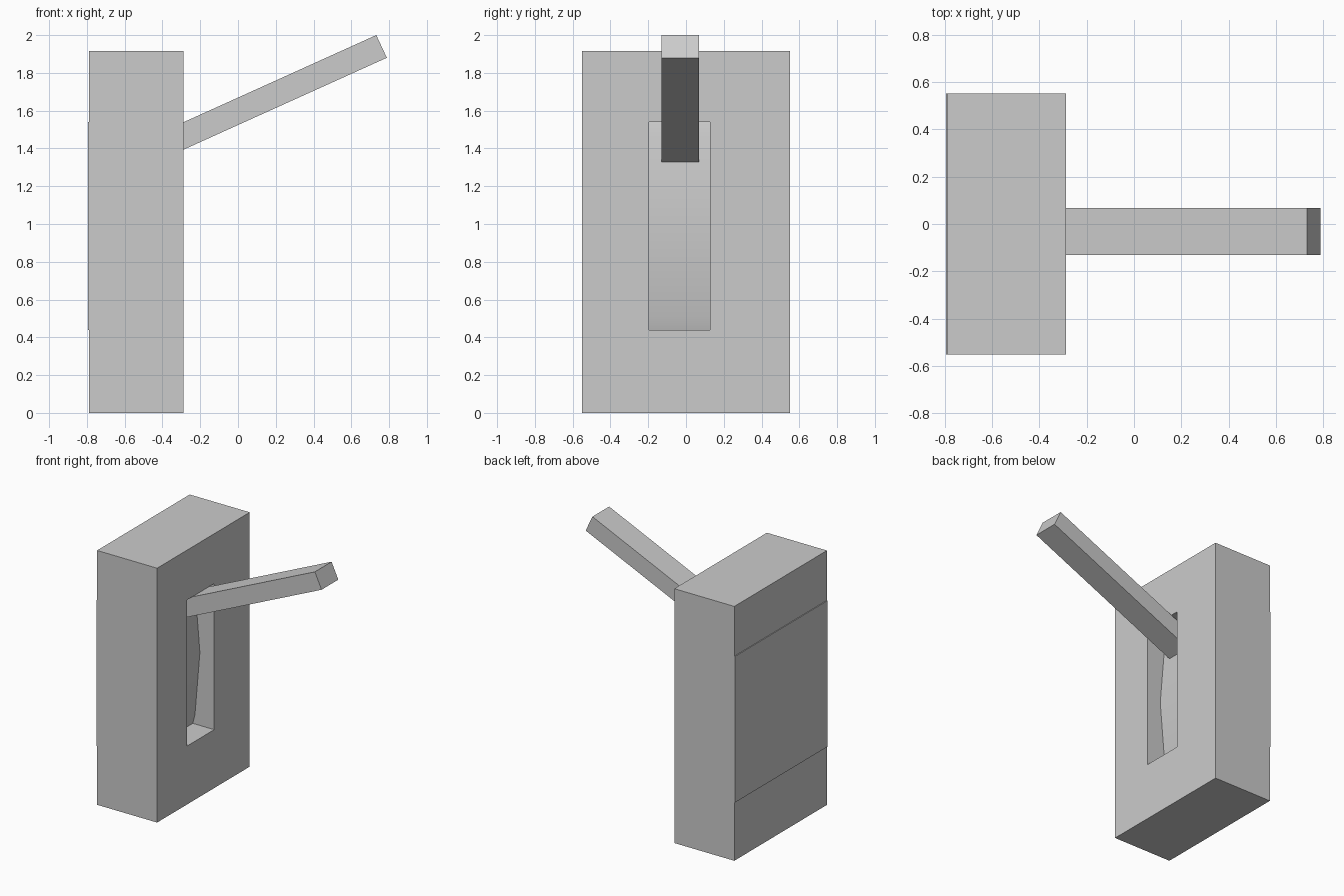
import bpy, bmesh, math

if "Cube" in bpy.data.objects:
    bpy.data.objects.remove(bpy.data.objects["Cube"])


def extrude_xz(name, pts, y0, y1):
    """Solid prism from an x-z profile, spanning y0..y1."""
    bm = bmesh.new()
    face = bm.faces.new([bm.verts.new((x, y0, z)) for x, z in pts])
    ext = bmesh.ops.extrude_face_region(bm, geom=[face])
    for v in ext["geom"]:
        if isinstance(v, bmesh.types.BMVert):
            v.co.y = y1
    bmesh.ops.recalc_face_normals(bm, faces=bm.faces[:])
    mesh = bpy.data.meshes.new(name)
    bm.to_mesh(mesh)
    bm.free()
    obj = bpy.data.objects.new(name, mesh)
    bpy.context.collection.objects.link(obj)
    return obj


def rect(x0, x1, z0, z1):
    return [(x0, z0), (x1, z0), (x1, z1), (x0, z1)]


BACK, FRONT = -0.788, -0.288
SLOT_LOW, SLOT_TOP = 0.44, 1.54
SLOT_Y = (-0.197, 0.128)

# Housing: a block whose back stands slightly proud between the slot heights
housing = extrude_xz("housing", [
    (BACK, 0), (FRONT, 0), (FRONT, 1.915), (BACK, 1.915),
    (BACK, SLOT_TOP), (BACK - 0.006, SLOT_TOP),
    (BACK - 0.006, SLOT_LOW), (BACK, SLOT_LOW)], -0.551, 0.551)

# Slot cut into the housing
cutter = extrude_xz("slot_cutter", rect(-0.6, -0.1, SLOT_LOW, SLOT_TOP), *SLOT_Y)
cutter.hide_render = True
cutter.hide_set(True)
cut = housing.modifiers.new("slot", "BOOLEAN")
cut.operation = "DIFFERENCE"
cut.solver = "EXACT"
cut.object = cutter

# Convex rocker filling the bottom of the slot
rocker_depths = [(0.178, SLOT_LOW), (0.16, 0.51), (0.119, 0.99),
                 (0.16, 1.47), (0.178, SLOT_TOP)]
rocker = extrude_xz("rocker", [(-0.6, SLOT_LOW)]
                    + [(FRONT - d, z) for d, z in rocker_depths]
                    + [(-0.6, SLOT_TOP)], *SLOT_Y)
for p in rocker.data.polygons:
    p.use_smooth = True
bpy.context.view_layer.objects.active = rocker
rocker.select_set(True)
bpy.ops.object.shade_smooth_by_angle(angle=math.radians(30))

# Lever rising out of the slot
slope = 0.46 / 1.018
inner = -0.52
lever = extrude_xz("lever", [
    (inner, 1.88 - slope * (0.788 - inner)), (0.788, 1.88),
    (0.732, 2.0), (inner, 2.0 - slope * (0.732 - inner))], -0.131, 0.068)
